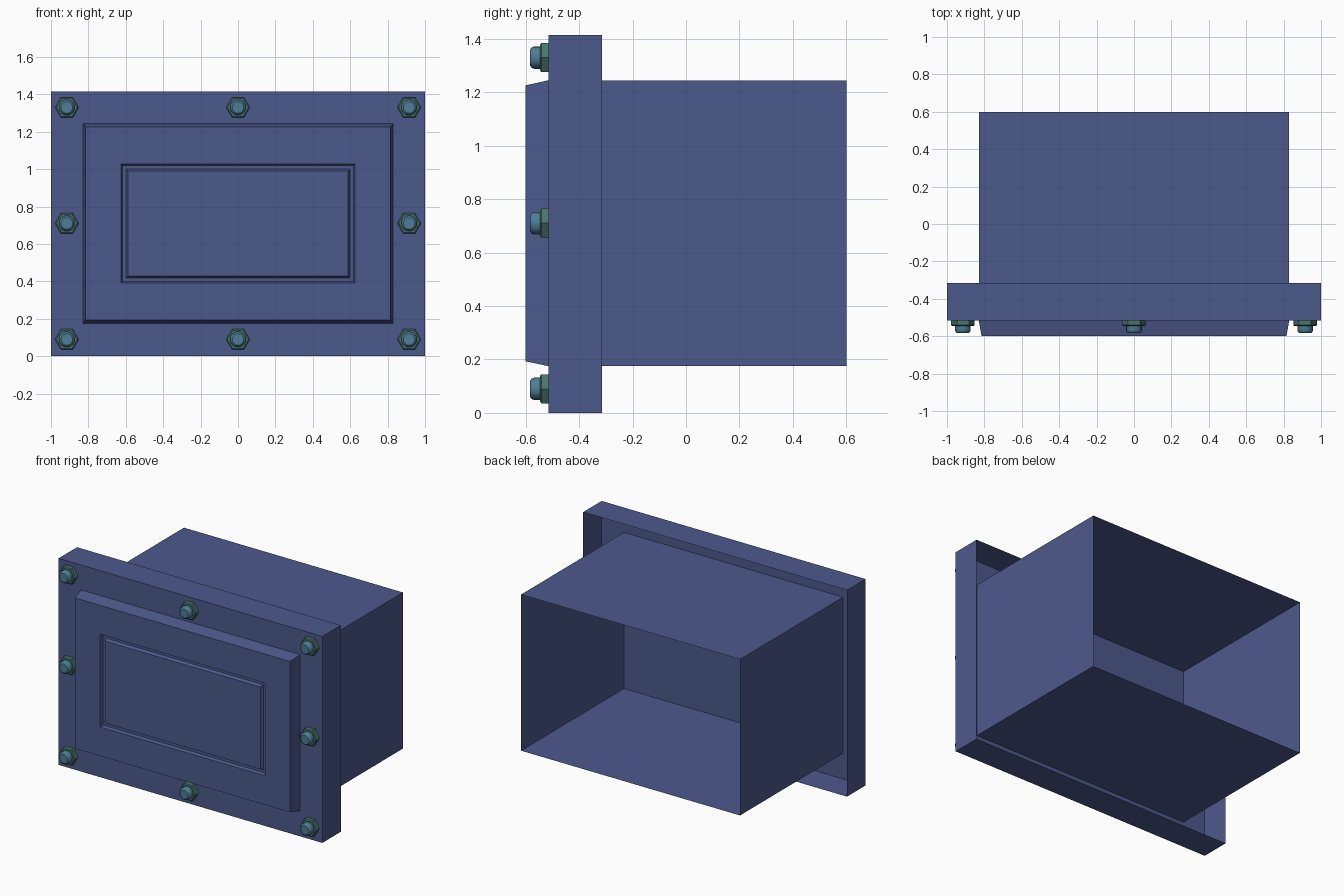
import bpy, bmesh, math
from mathutils import Matrix

if "Cube" in bpy.data.objects:
    bpy.data.objects.remove(bpy.data.objects["Cube"])


def material(name, rgb):
    m = bpy.data.materials.new(name)
    m.diffuse_color = (*rgb, 1)
    m.use_nodes = True
    m.node_tree.nodes["Principled BSDF"].inputs["Base Color"].default_value = m.diffuse_color
    return m


BLUE = material("slate blue paint", (0.073, 0.100, 0.265))
GREEN = material("green nut metal", (0.066, 0.180, 0.150))
STEEL = material("blue bolt metal", (0.076, 0.205, 0.305))


def finish(name, bm, mat):
    me = bpy.data.meshes.new(name)
    bm.to_mesh(me)
    bm.free()
    me.materials.append(mat)
    ob = bpy.data.objects.new(name, me)
    bpy.context.collection.objects.link(ob)
    return ob


def loft(name, rings, mat, cap_start=False, cap_end=False):
    """Bridge rings of points listed anticlockwise as seen from the front,
    ordered from back to front."""
    bm = bmesh.new()
    loops = [[bm.verts.new(p) for p in ring] for ring in rings]
    for a, b in zip(loops, loops[1:]):
        n = len(a)
        for i in range(n):
            j = (i + 1) % n
            bm.faces.new((a[i], a[j], b[j], b[i]))
    if cap_start:
        bm.faces.new(loops[0][::-1])
    if cap_end:
        bm.faces.new(loops[-1])
    return finish(name, bm, mat)


def rect(hx, z0, z1, y):
    return [(-hx, y, z0), (hx, y, z0), (hx, y, z1), (-hx, y, z1)]


def circle(r, y, n):
    return [(r * math.cos(2 * math.pi * i / n), y, r * math.sin(2 * math.pi * i / n))
            for i in range(n)]


# Shallow flange, open at the back
loft("flange", [rect(1, 0, 1.415, -0.315), rect(1, 0, 1.415, -0.515)], BLUE, cap_end=True)

# Housing walls, open at the back
loft("housing", [rect(0.83, 0.175, 1.245, 0.6), rect(0.83, 0.175, 1.245, -0.515)], BLUE)

# Raised bevelled panel with a narrow rectangular groove
loft("front_panel", [
    rect(0.83, 0.175, 1.245, -0.515),
    rect(0.815, 0.193, 1.226, -0.6),
    rect(0.625, 0.392, 1.027, -0.6),
    rect(0.617, 0.400, 1.019, -0.58),
    rect(0.599, 0.418, 1.001, -0.58),
    rect(0.589, 0.428, 0.991, -0.6),
], BLUE, cap_end=True)

# Hex nuts and rounded bolt ends around the flange
for x in (-0.915, 0, 0.915):
    for z in (0.09, 0.71, 1.33):
        if x == 0 and z == 0.71:
            continue
        nut = loft("hex_nut", [circle(0.063, -0.515, 6), circle(0.063, -0.541, 6),
                               circle(0.056, -0.546, 6)], GREEN, cap_end=True)
        bolt = loft("bolt_end", [circle(0.042, -0.545, 16), circle(0.042, -0.568, 16),
                                 circle(0.039, -0.577, 16), circle(0.031, -0.583, 16)],
                    STEEL, cap_end=True)
        for ob in (nut, bolt):
            ob.data.transform(Matrix.Translation((x, 0, z)))
        for p in bolt.data.polygons:
            p.use_smooth = len(p.vertices) == 4
